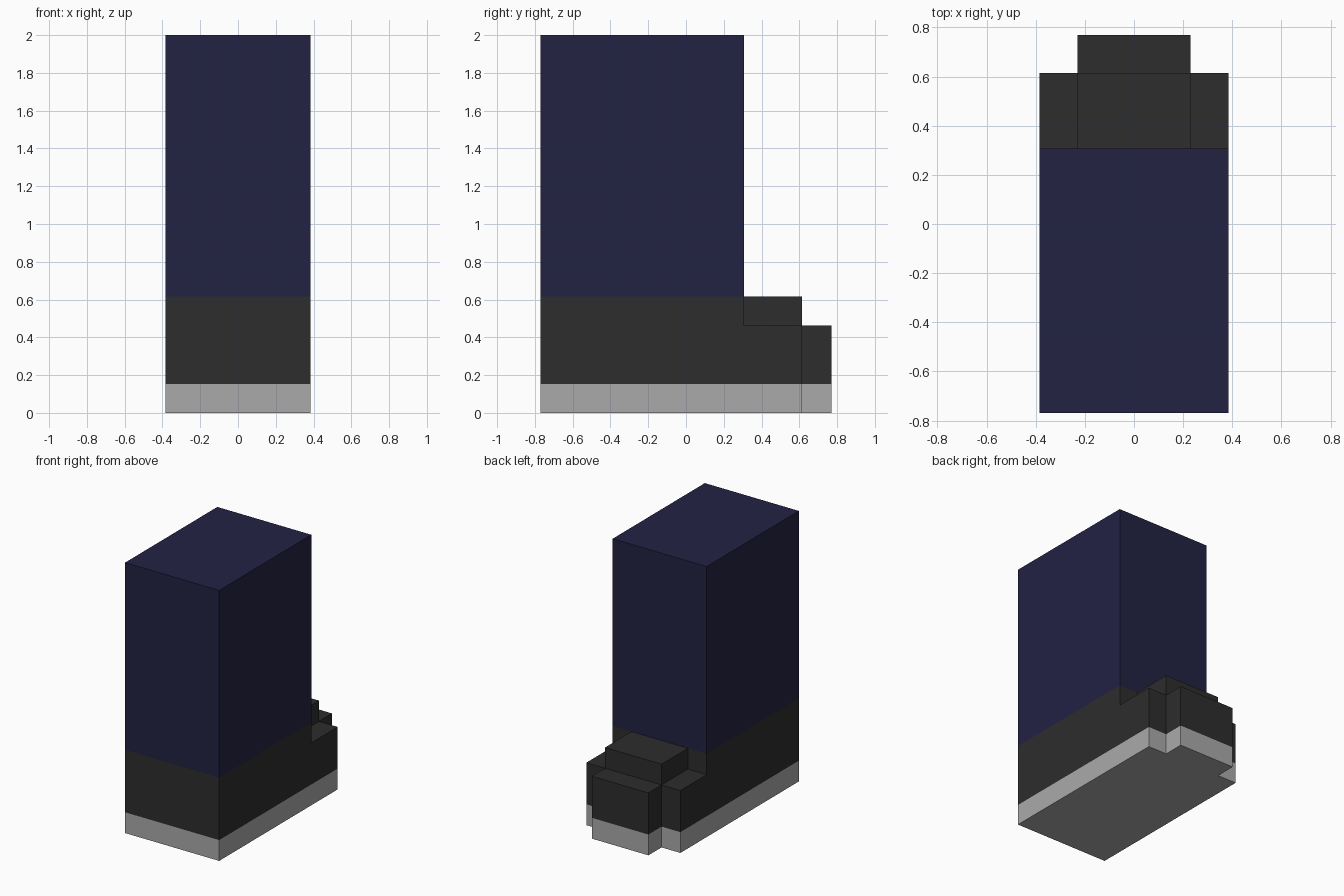
import bpy, bmesh, math
from mathutils import Vector

if "Cube" in bpy.data.objects:
    bpy.data.objects.remove(bpy.data.objects["Cube"])

U = 2 / 13  # one block; the model is 5 x 10 x 13 blocks


def material(name, rgb):
    def lin(c):
        c /= 255
        return c / 12.92 if c <= 0.04045 else ((c + 0.055) / 1.055) ** 2.4
    m = bpy.data.materials.new(name)
    m.diffuse_color = (*[lin(c) for c in rgb], 1)
    m.use_nodes = True
    m.node_tree.nodes["Principled BSDF"].inputs["Base Color"].default_value = m.diffuse_color
    return m


# Block boxes of each part: (x0, x1, y0, y1, z0, z1)
PARTS = {
    "sole": (material("light grey", (170, 170, 170)),
             [(0, 5, 0, 9, 0, 1), (1, 4, 9, 10, 0, 1)]),
    "shoe_upper": (material("charcoal", (45, 45, 45)),
                   [(0, 5, 0, 7, 1, 4),     # heel
                    (0, 5, 7, 9, 1, 3),     # toe sides
                    (1, 4, 7, 9, 3, 4),     # raised instep
                    (1, 4, 9, 10, 1, 3)]),  # toe tip
    "trouser_leg": (material("navy", (34, 34, 68)),
                    [(0, 5, 0, 7, 4, 13)]),
}


def cells(boxes):
    return {(x, y, z) for x0, x1, y0, y1, z0, z1 in boxes
            for x in range(x0, x1) for y in range(y0, y1) for z in range(z0, z1)}


solid = set().union(*(cells(b) for _, b in PARTS.values()))


def build(name, mat, boxes):
    """Skin the part's blocks with outside faces only, then merge flat areas."""
    bm = bmesh.new()
    for cell in cells(boxes):
        c = Vector(cell) + Vector((0.5, 0.5, 0.5))
        for axis in range(3):
            for s in (-1, 1):
                n = Vector((0, 0, 0))
                n[axis] = s
                if tuple(int(v) for v in Vector(cell) + n) in solid:
                    continue
                a, b = Vector((0, 0, 0)), Vector((0, 0, 0))
                a[(axis + 1) % 3] = 0.5
                b[(axis + 2) % 3] = 0.5 * s
                m = c + n * 0.5
                quad = (m - a - b, m + a - b, m + a + b, m - a + b)
                bm.faces.new([bm.verts.new((p - Vector((2.5, 5, 0))) * U) for p in quad])
    bmesh.ops.remove_doubles(bm, verts=bm.verts, dist=1e-4)
    bmesh.ops.dissolve_limit(bm, angle_limit=math.radians(1),
                             verts=bm.verts, edges=bm.edges)
    me = bpy.data.meshes.new(name)
    bm.to_mesh(me)
    bm.free()
    me.materials.append(mat)
    bpy.context.collection.objects.link(bpy.data.objects.new(name, me))


for part, (mat, boxes) in PARTS.items():
    build(part, mat, boxes)
